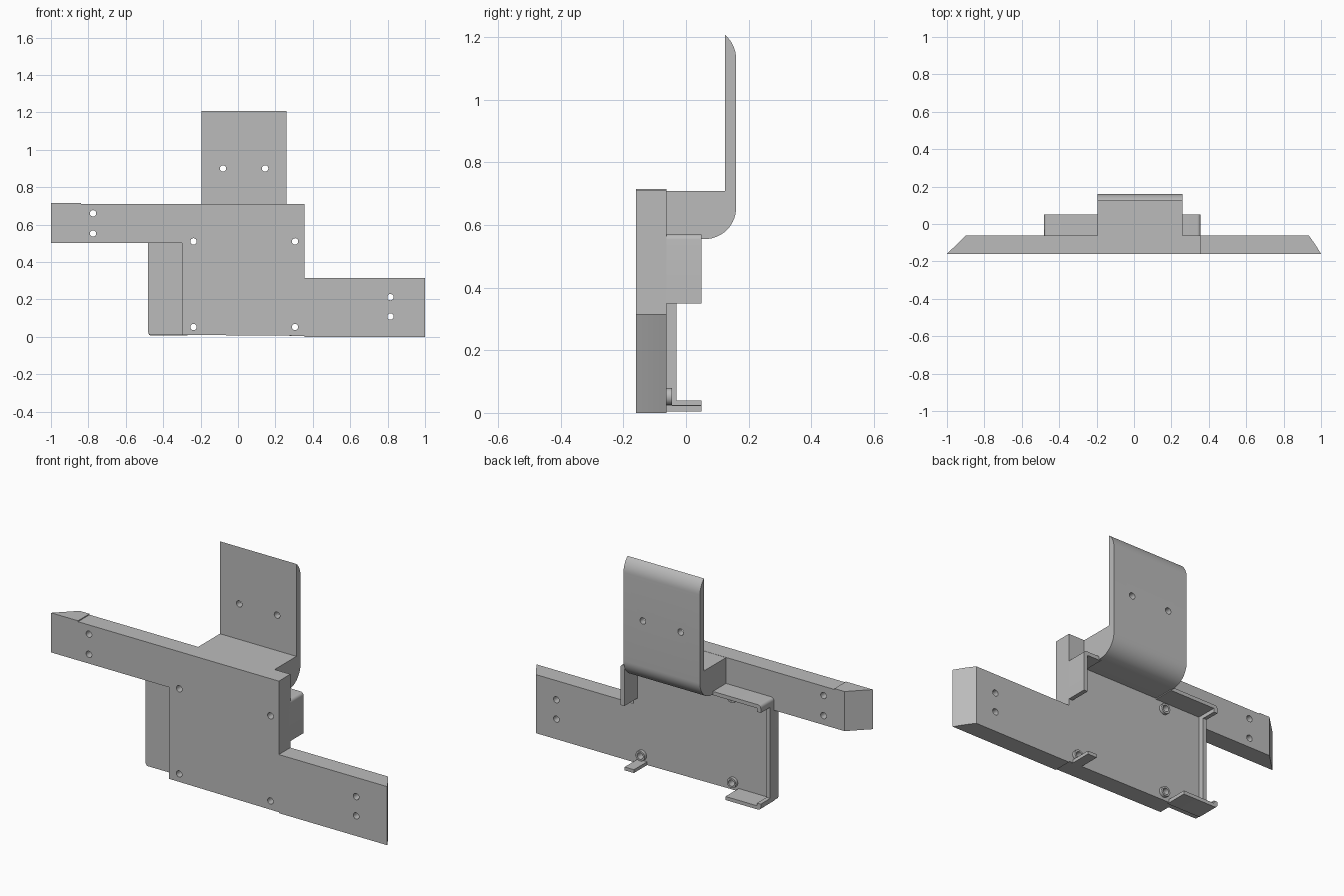
import bpy, bmesh
from math import cos, sin, radians
from mathutils import Vector

cube = bpy.data.objects.get("Cube")
if cube:
    bpy.data.objects.remove(cube, do_unlink=True)

grey = bpy.data.materials.new("plain grey")
grey.use_nodes = True
grey.diffuse_color = (0.5, 0.5, 0.5, 1)
grey.node_tree.nodes["Principled BSDF"].inputs["Base Color"].default_value = (0.5, 0.5, 0.5, 1)

FRONT, BACK, LIP = -0.16, -0.062, 0.05


def arc(cx, cy, r, start, end, steps):
    """Points on a circle, angles in degrees."""
    angles = [radians(start + (end - start) * i / steps) for i in range(steps + 1)]
    return [(cx + r * cos(a), cy + r * sin(a)) for a in angles]


def loft(name, profile, depths, place):
    """Join copies of a profile placed at each depth into a closed solid."""
    bm = bmesh.new()
    rings = [[bm.verts.new(place(u, v, d)) for u, v in profile] for d in depths]
    n = len(profile)
    for a, b in zip(rings, rings[1:]):
        for i in range(n):
            j = (i + 1) % n
            bm.faces.new((a[i], a[j], b[j], b[i]))
    bm.faces.new(rings[0])
    bm.faces.new(rings[-1])
    bmesh.ops.recalc_face_normals(bm, faces=bm.faces)
    mesh = bpy.data.meshes.new(name)
    bm.to_mesh(mesh)
    bm.free()
    mesh.materials.append(grey)
    obj = bpy.data.objects.new(name, mesh)
    bpy.context.collection.objects.link(obj)
    return obj


def along_y(name, profile, y0, y1):
    return loft(name, profile, (y0, y1), lambda x, z, y: Vector((x, y, z)))


def box(name, x0, x1, y0, y1, z0, z1):
    return along_y(name, [(x0, z0), (x1, z0), (x1, z1), (x0, z1)], y0, y1)


def select_only(obj):
    bpy.ops.object.select_all(action="DESELECT")
    obj.select_set(True)
    bpy.context.view_layer.objects.active = obj


def drill(obj, spots):
    """Cut round screw holes from front to back."""
    for x, z in spots:
        cutter = along_y("hole_cutter", arc(x, z, 0.017, 0, 345, 23), -0.4, 0.4)
        cutter.hide_render = True
        mod = obj.modifiers.new("hole", "BOOLEAN")
        mod.operation = "DIFFERENCE"
        mod.solver = "EXACT"
        mod.object = cutter
        select_only(obj)
        bpy.ops.object.modifier_apply(modifier=mod.name)
        bpy.data.objects.remove(cutter, do_unlink=True)


def smooth(obj):
    select_only(obj)
    bpy.ops.object.shade_smooth_by_angle(angle=radians(30))


# Stepped front plate with two arms whose ends slope in toward the back
def plate_point(x, z, y):
    t = (y - FRONT) / (BACK - FRONT)
    if x > 0.99:
        x -= 0.055 * t + 0.01 * t * t
    elif x < -0.99:
        x += 0.1 * t
    return Vector((x, y, z))


outline = [(-1, 0.502), (-0.3, 0.502), (-0.3, 0.01), (0.355, 0.005), (0.355, 0),
           (1, 0), (1, 0.315), (0.355, 0.315), (0.355, 0.71), (-0.84, 0.71),
           (-0.84, 0.715), (-1, 0.715)]
plate = loft("front_plate", outline, (FRONT, -0.113, BACK), plate_point)
case_holes = [(x, z) for x in (-0.238, 0.305) for z in (0.052, 0.51)]
arm_holes = [(-0.775, 0.66), (-0.775, 0.552), (0.815, 0.212), (0.815, 0.108)]
drill(plate, case_holes + arm_holes)
smooth(plate)

# Raised rings round the case screws
for x, z in case_holes:
    ring = along_y("screw_boss", arc(x, z, 0.027, 0, 345, 23), BACK - 0.005, -0.045)
    drill(ring, [(x, z)])
    smooth(ring)

# Tray floor and its right wall, set back from the front plate
floor = [(-0.29, 0.01)] + arc(-0.465, 0.025, 0.015, 270, 180, 5) \
    + arc(-0.465, 0.555, 0.015, 180, 90, 5) + [(-0.29, 0.57)]
smooth(along_y("tray_floor", floor, -0.1, BACK))
box("tray_right_wall", -0.48, -0.458, -0.075, -0.03, 0.025, 0.555)

# Corner lips of the tray: bottom right, top right, then the top left clip
bottom_lip = [(-0.27, 0.025), (-0.27, 0.006)] + arc(-0.463, 0.023, 0.017, 270, 180, 5) \
    + [(-0.48, 0.04), (-0.458, 0.04), (-0.458, 0.025)]
smooth(along_y("bottom_lip", bottom_lip, BACK - 0.01, LIP))

top_lip = [(-0.19, 0.55), (-0.19, 0.57)] + arc(-0.463, 0.553, 0.017, 90, 180, 5) \
    + [(-0.48, 0.53), (-0.458, 0.53), (-0.458, 0.55)]
smooth(along_y("top_lip", top_lip, BACK - 0.01, LIP))

left_clip = [(0.25, 0.55), (0.25, 0.57)] + arc(0.338, 0.553, 0.017, 90, 0, 5) \
    + [(0.355, 0.35), (0.332, 0.35), (0.332, 0.55)]
smooth(along_y("left_clip", left_clip, BACK - 0.01, LIP))

# Small support finger under the left end of the tray
box("bottom_finger", 0.275, 0.33, BACK - 0.01, LIP, 0.005, 0.023)

# Rear hanger: solid bracket with rounded heel and a tall mounting tongue
side = [(BACK - 0.01, 0.709), (0.125, 0.709)] + arc(0.06, 1.13, 0.1, 49.5, 0, 8) \
    + arc(0.06, 0.655, 0.1, 0, -90, 14) + [(BACK - 0.01, 0.555)]
hanger = loft("rear_hanger", side, (-0.195, 0.26), lambda y, z, x: Vector((x, y, z)))
drill(hanger, [(-0.08, 0.9), (0.145, 0.9)])
smooth(hanger)
